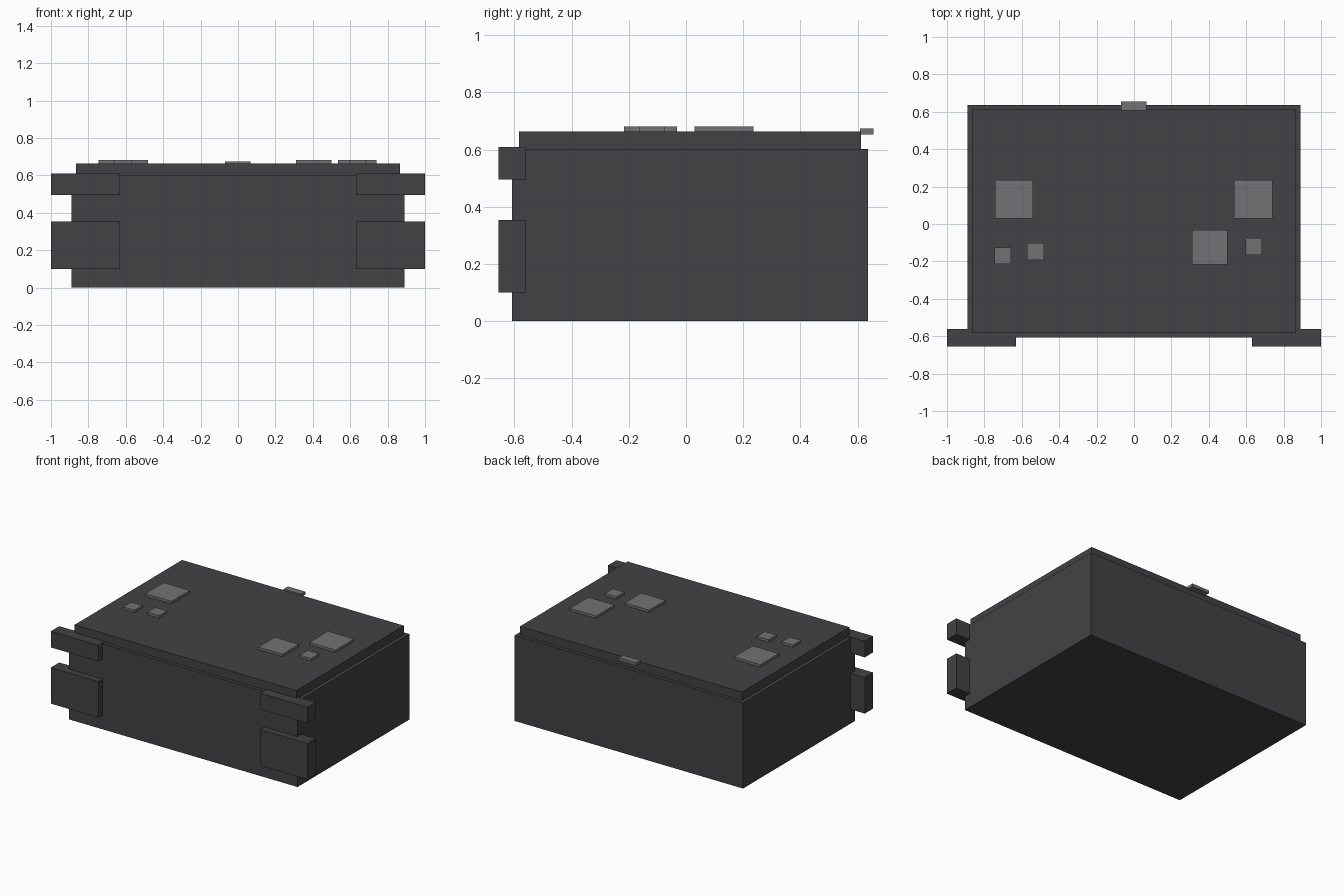
import bpy
from mathutils import Vector

cube = bpy.data.objects.get("Cube")
if cube:
    bpy.data.objects.remove(cube, do_unlink=True)


def material(name, color):
    mat = bpy.data.materials.new(name)
    mat.use_nodes = True
    mat.diffuse_color = color
    mat.node_tree.nodes["Principled BSDF"].inputs["Base Color"].default_value = color
    return mat


charcoal = material("charcoal", (0.055, 0.055, 0.06, 1))
grey = material("mid_grey", (0.17, 0.17, 0.18, 1))


def box(name, low, high, mat):
    """Axis-aligned box between two opposite corners."""
    low, high = Vector(low), Vector(high)
    bpy.ops.mesh.primitive_cube_add(size=1, location=(low + high) / 2)
    obj = bpy.context.object
    obj.name = name
    obj.scale = high - low
    bpy.ops.object.transform_apply(location=False, rotation=False, scale=True)
    obj.data.materials.append(mat)
    return obj


# Case and raised lid
LID_BASE, LID_TOP = 0.603, 0.664
box("case_body", (-0.89, -0.608, 0), (0.89, 0.636, LID_BASE), charcoal)
box("lid", (-0.865, -0.584, LID_BASE), (0.865, 0.612, LID_TOP), charcoal)

# Blocks wrapping the front corners, a tall one below a short one
for side, sign in (("left", 1), ("right", -1)):
    for level, bottom, top in (("lower", 0.1, 0.354), ("upper", 0.496, 0.61)):
        x0, x1 = sorted((0.63 * sign, sign))
        box(f"{side}_{level}_corner_block", (x0, -0.655, bottom),
            (x1, -0.562, top), charcoal)

# Latch tab on the rear edge of the lid
box("rear_latch", (-0.07, 0.608, 0.653), (0.066, 0.655, 0.674), grey)

# Raised pads on the lid: name, centre x, centre y, width, depth
pads = (
    ("left_large_pad", 0.638, 0.133, 0.205, 0.205),
    ("left_medium_pad", 0.404, -0.124, 0.19, 0.184),
    ("left_small_pad", 0.64, -0.12, 0.09, 0.09),
    ("right_large_pad", -0.642, 0.133, 0.205, 0.205),
    ("right_outer_small_pad", -0.702, -0.17, 0.088, 0.09),
    ("right_inner_small_pad", -0.527, -0.147, 0.09, 0.09),
)
for name, x, y, width, depth in pads:
    box(name, (x - width / 2, y - depth / 2, LID_TOP),
        (x + width / 2, y + depth / 2, 0.681), grey)
